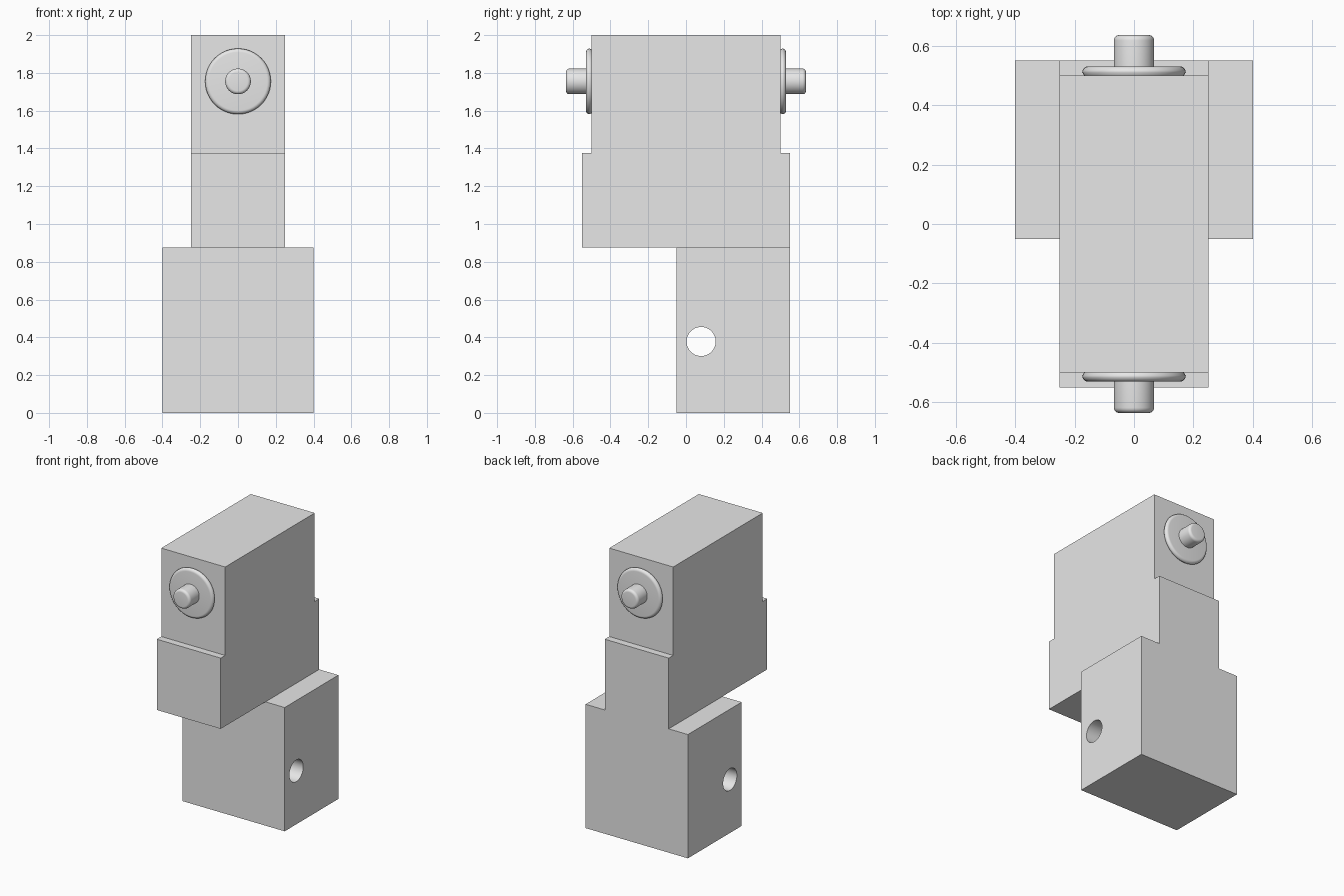
import bpy
import math
from mathutils import Matrix

cube = bpy.data.objects.get("Cube")
if cube:
    bpy.data.objects.remove(cube, do_unlink=True)

grey = bpy.data.materials.new("light_grey")
grey.use_nodes = True
colour = (0.8, 0.8, 0.8, 1)
grey.diffuse_color = colour
grey.node_tree.nodes["Principled BSDF"].inputs["Base Color"].default_value = colour


def make_object(name, verts, faces):
    mesh = bpy.data.meshes.new(name)
    mesh.from_pydata(verts, [], faces)
    mesh.materials.append(grey)
    obj = bpy.data.objects.new(name, mesh)
    bpy.context.collection.objects.link(obj)
    return obj


def activate(obj):
    bpy.ops.object.select_all(action='DESELECT')
    obj.select_set(True)
    bpy.context.view_layer.objects.active = obj


def extrude_side(name, outline, half_width):
    """Extrude a counter-clockwise (y, z) outline evenly along x."""
    n = len(outline)
    verts = [(x, y, z) for x in (-half_width, half_width) for y, z in outline]
    faces = [list(range(n))[::-1], list(range(n, 2 * n))]
    faces += [(i, (i + 1) % n, n + (i + 1) % n, n + i) for i in range(n)]
    return make_object(name, verts, faces)


def lathe(name, profile, side, height, segments=48):
    """Turn a (radius, y) profile around the y axis, on one end of the body."""
    verts, faces = [], []
    for r, d in profile:
        for k in range(segments):
            a = 2 * math.pi * k / segments
            verts.append((r * math.cos(a), -d, r * math.sin(a)))
    for i in range(len(profile) - 1):
        for k in range(segments):
            a, b = i * segments + k, i * segments + (k + 1) % segments
            faces.append((a, b, b + segments, a + segments))
    faces.append(list(range(segments))[::-1])
    faces.append([(len(profile) - 1) * segments + k for k in range(segments)])
    obj = make_object(name, verts, faces)
    turn = Matrix.Rotation(math.pi if side > 0 else 0, 4, 'Z')
    obj.data.transform(Matrix.Translation((0, 0, height)) @ turn)
    activate(obj)
    bpy.ops.object.shade_smooth_by_angle(angle=math.radians(40))
    return obj


def rounded_rim(radius, end, fillet, steps=6):
    """Quarter-round edge between the side and the outer face."""
    angles = [math.pi / 2 * i / steps for i in range(steps + 1)]
    return [(radius - fillet + fillet * math.cos(a),
             end - fillet + fillet * math.sin(a)) for a in angles]


# Stepped upper body
extrude_side("upper_body", [
    (-0.55, 0.875), (0.55, 0.875), (0.55, 1.375), (0.5, 1.375),
    (0.5, 2), (-0.5, 2), (-0.5, 1.375), (-0.55, 1.375)], 0.25)

# Wide base block with a cross hole
base = extrude_side("base_block", [
    (-0.05, 0), (0.55, 0), (0.55, 0.875), (-0.05, 0.875)], 0.4)
bpy.ops.mesh.primitive_cylinder_add(
    vertices=48, radius=0.077, depth=1,
    location=(0, 0.08, 0.378), rotation=(0, math.pi / 2, 0))
cutter = bpy.context.object
cutter.name = "hole_cutter"
cutter.hide_render = True
cutter.data.materials.append(grey)
cut = base.modifiers.new("cross_hole", 'BOOLEAN')
cut.operation = 'DIFFERENCE'
cut.object = cutter
cut.solver = 'EXACT'
activate(base)
bpy.ops.object.modifier_apply(modifier=cut.name)
bpy.data.objects.remove(cutter, do_unlink=True)
bpy.ops.object.shade_smooth_by_angle(angle=math.radians(30))

# Round flange and pin on each end
for label, side in (("front", -1), ("back", 1)):
    flange = [(0.168, 0.5)] + rounded_rim(0.174, 0.53, 0.02)
    lathe(label + "_flange", flange, side, 1.755)
    pin = [(0.068, 0.52)] + rounded_rim(0.068, 0.635, 0.018)
    lathe(label + "_pin", pin, side, 1.755)
